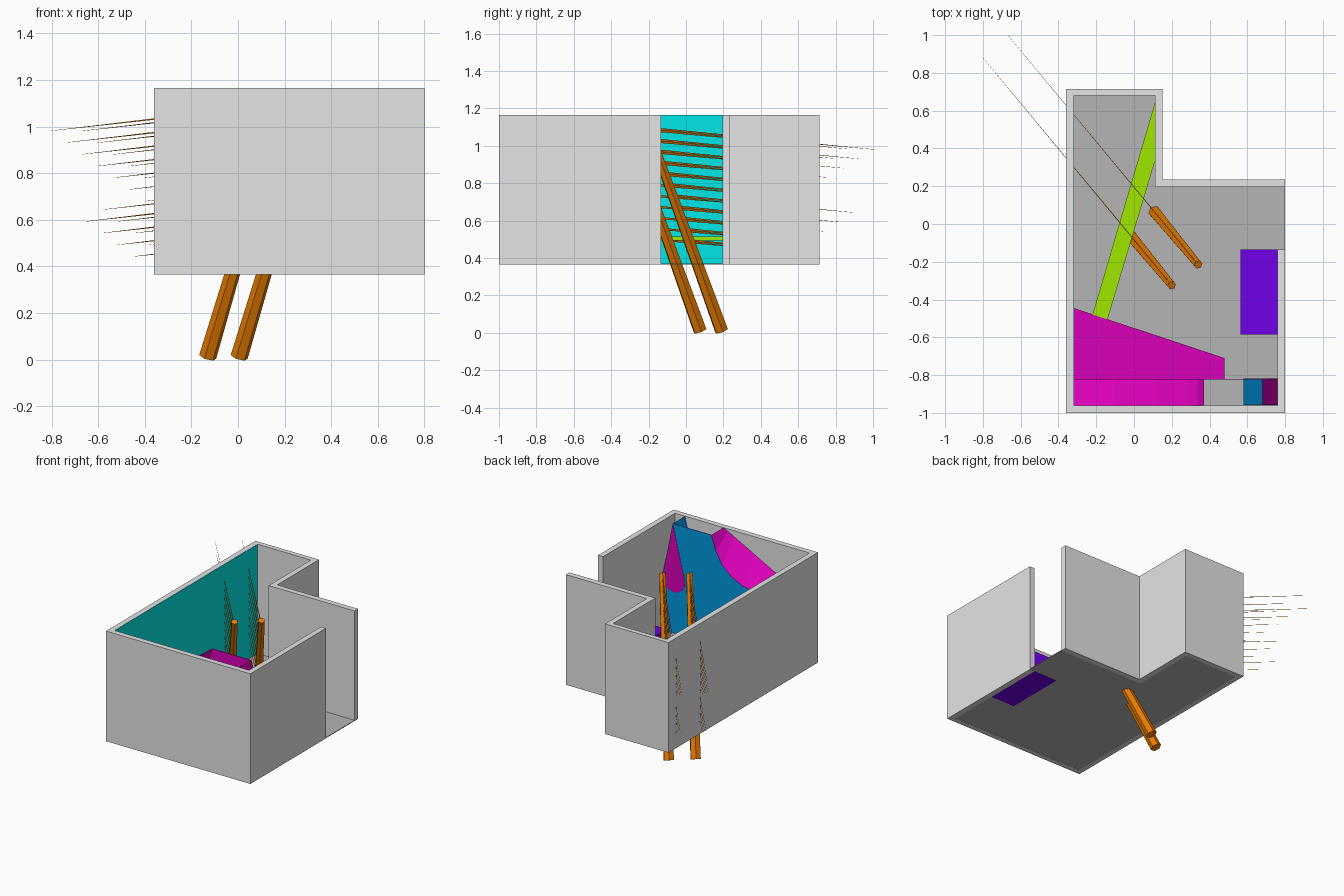
import bpy, bmesh, math
from mathutils import Vector

if "Cube" in bpy.data.objects:
    bpy.data.objects.remove(bpy.data.objects["Cube"])

def mat(name, r, g, b):
    m = bpy.data.materials.new(name)
    m.diffuse_color = (r, g, b, 1)
    m.use_nodes = True
    m.node_tree.nodes["Principled BSDF"].inputs["Base Color"].default_value = m.diffuse_color
    return m

GREY = mat("wall_grey", .78, .78, .78)
DARK = mat("floor_grey", .46, .46, .46)
TEAL = mat("teal", 0, .8, .8)
LIME = mat("lime", .35, .8, 0)
MAGENTA = mat("magenta", .7, 0, .48)
BLUE = mat("blue", 0, .31, .75)
PURPLE = mat("purple", .16, 0, .8)
ORANGE = mat("orange", .8, .2, 0)

def finish(name, bm, *mats):
    bmesh.ops.recalc_face_normals(bm, faces=bm.faces)
    me = bpy.data.meshes.new(name)
    bm.to_mesh(me)
    bm.free()
    for m in mats:
        me.materials.append(m)
    ob = bpy.data.objects.new(name, me)
    bpy.context.collection.objects.link(ob)
    return ob

def prism(name, pts, off, *mats, rule=None):
    """Extrude a flat outline along the vector off."""
    bm = bmesh.new()
    a = [bm.verts.new(p) for p in pts]
    b = [bm.verts.new(Vector(p) + Vector(off)) for p in pts]
    bm.faces.new(a[::-1])
    bm.faces.new(b)
    for i in range(len(a)):
        j = (i + 1) % len(a)
        bm.faces.new((a[i], a[j], b[j], b[i]))
    bmesh.ops.recalc_face_normals(bm, faces=bm.faces)
    if rule:
        for f in bm.faces:
            f.normal_update()
            f.material_index = rule(f.normal)
    return finish(name, bm, *mats)

def plan(name, outline, z0, z1, m):
    return prism(name, [(x, y, z0) for x, y in outline], (0, 0, z1 - z0), m)

def rect(x0, x1, y0, y1):
    return [(x0, y0), (x1, y0), (x1, y1), (x0, y1)]

Z0, Z1 = .365, 1.165

# Room shell with a doorway gap on the right
plan("room_walls", [(.8, .235), (.15, .235), (.15, .715), (-.36, .715), (-.36, -1), (.8, -1),
                    (.8, -.135), (.76, -.135), (.76, -.96), (-.32, -.96), (-.32, .68),
                    (.11, .68), (.11, .195), (.8, .195)], Z0, Z1, GREY)
plan("floor", [(-.32, -.96), (.76, -.96), (.76, -.135), (.8, -.135), (.8, .195), (.11, .195),
               (.11, .68), (-.32, .68)], Z0 + .001, Z0 + .006, DARK)
plan("teal_wall_panel", rect(-.32, -.318, -.96, .68), Z0 + .001, Z1 - .001, TEAL)

# Furniture: bench, hearth, plank
plan("bench", rect(.565, .76, -.585, -.135), Z0 + .0005, .52, PURPLE)
plan("hearth", [(-.318, -.82), (.48, -.82), (.48, -.71), (-.318, -.445)], Z0 + .006, .51, MAGENTA)
plan("plank", [(-.22, -.48), (-.14, -.505), (.11, .33), (.11, .64)], .495, .515, LIME)

# Chimney hood front: blue outside, magenta inside
curve = [(.37, Z1), (.335, 1.06), (.285, .97), (.21, .905), (.118, .86), (-.1, .82), (-.318, .806)]
front = [(.68, Z1)] + curve + [(-.318, Z0 + .006), (.76, Z0 + .006), (.76, .78)]
prism("hood_front", [(x, -.82, z) for x, z in front], (0, -.003, 0), BLUE, MAGENTA,
      rule=lambda n: 0 if n.y > .5 else 1)

# Hood left shoulder: straight at the wall, curved at the front
bm = bmesh.new()
rows = [(bm.verts.new((x, -.82, z)), bm.verts.new((x, -.96, Z1 - .52 * (.37 - x)))) for x, z in curve]
for (a, b), (c, d) in zip(rows, rows[1:]):
    bm.faces.new((a, b, d, c))
finish("hood_shoulder", bm, MAGENTA)

# Teardrop flue on the right of the hood: blue on its left slope
drop = [(.68, Z1)]
for i in range(9):
    t = math.pi * i / 8
    drop.append((.67 + .09 * math.cos(t), .76 - .09 * math.sin(t)))
prism("flue_drop", [(x, -.818, z) for x, z in drop], (0, -.141, 0), MAGENTA, BLUE,
      rule=lambda n: 1 if n.x < -.5 else 0)

# Two leaning posts, each with a comb of thin tapering rods
def post(name, bottom, top):
    b, t = Vector(bottom), Vector(top)
    bm = bmesh.new()
    bmesh.ops.create_cone(bm, cap_ends=True, segments=6, radius1=.038, radius2=.023,
                          depth=(t - b).length)
    bm.transform((t - b).to_track_quat('Z', 'Y').to_matrix().to_4x4())
    bmesh.ops.translate(bm, verts=bm.verts, vec=(b + t) / 2)
    return finish(name, bm, ORANGE)

def rods(name, bottom, top, ends):
    b, t = Vector(bottom), Vector(top)
    bm = bmesh.new()
    for i, ex in enumerate(ends):
        s = b.lerp(t, (1.095 - .06 * i - b.z) / (t.z - b.z))
        run = s.x - ex
        e = s + Vector((-run, 1.205 * run, -.114 * run))
        side = Vector((.77, .63, 0))
        rings = []
        for p, w, h in ((s, .002, .006), (e, .0005, .0005)):
            rings.append([bm.verts.new(p + side * (w * u) + Vector((0, 0, h * v)))
                          for u, v in ((-1, -1), (1, -1), (1, 1), (-1, 1))])
        for k in range(4):
            j = (k + 1) % 4
            bm.faces.new((rings[0][k], rings[0][j], rings[1][j], rings[1][k]))
        bm.faces.new(rings[0][::-1])
        bm.faces.new(rings[1])
    return finish(name, bm, ORANGE)

posts = [((-.13, .075, .012), (.2, -.325, 1.125), -.8, -.65, 7),
         ((.005, .19, .012), (.34, -.215, 1.13), -.67, -.58, 6)]
for k, (b, t, e1, e2, n) in enumerate(posts, 1):
    post(f"post_{k}", b, t)
    ends = [e1 + .067 * i if i < n else e2 + .067 * (i - n) for i in range(11)]
    rods(f"post_{k}_rods", b, t, ends)
